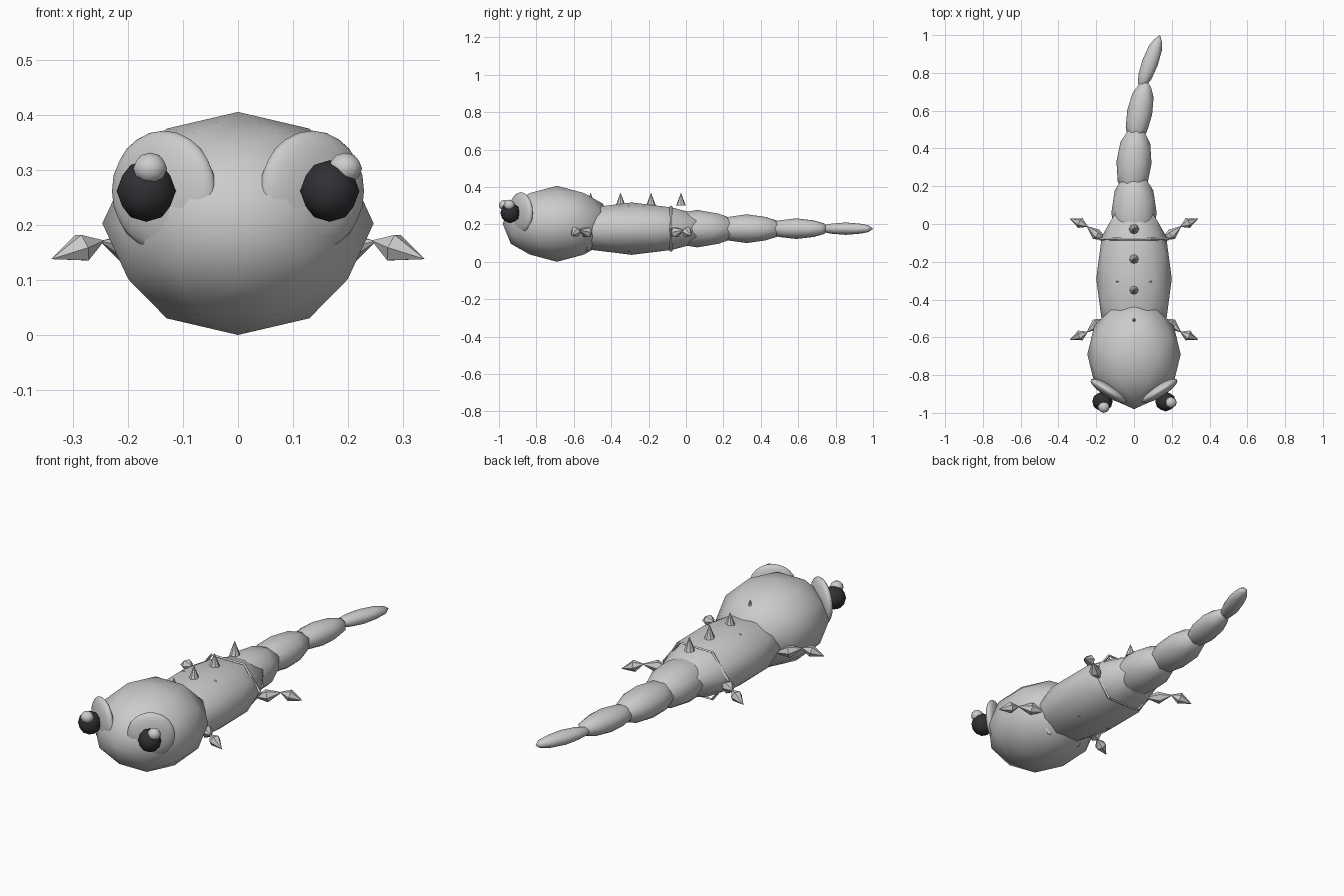
import bpy, bmesh
from math import pi, cos, sin, sqrt, radians
from mathutils import Vector, Matrix

if "Cube" in bpy.data.objects:
    bpy.data.objects.remove(bpy.data.objects["Cube"])


def material(name, rgb):
    m = bpy.data.materials.new(name)
    m.diffuse_color = (*rgb, 1)
    m.use_nodes = True
    m.node_tree.nodes["Principled BSDF"].inputs["Base Color"].default_value = m.diffuse_color
    return m


WHITE = material("eye_white_mat", (0.8, 0.8, 0.8))
DARK = material("pupil_mat", (0.03, 0.03, 0.035))


def hull(name, points, smooth_angle=60, mat=None):
    """Convex solid around a set of points."""
    bm = bmesh.new()
    for p in points:
        bm.verts.new(p)
    bmesh.ops.convex_hull(bm, input=bm.verts)
    bmesh.ops.recalc_face_normals(bm, faces=bm.faces)
    me = bpy.data.meshes.new(name)
    bm.to_mesh(me)
    bm.free()
    ob = bpy.data.objects.new(name, me)
    bpy.context.collection.objects.link(ob)
    if mat:
        me.materials.append(mat)
    bpy.ops.object.select_all(action='DESELECT')
    ob.select_set(True)
    bpy.context.view_layer.objects.active = ob
    bpy.ops.object.shade_smooth_by_angle(angle=radians(smooth_angle))
    return ob


def geodesic(detail):
    """Unit icosahedron points (two-fold axis up), refined by edge midpoints."""
    t = (1 + sqrt(5)) / 2
    pts = []
    for a in (-1, 1):
        for b in (-t, t):
            pts += [Vector(v).normalized() for v in ((a, 0, b), (0, b, a), (b, a, 0))]
    edge = 1.1
    for _ in range(detail):
        mids = [(p + q).normalized() for i, p in enumerate(pts)
                for q in pts[:i] if (p - q).length < edge]
        pts += mids
        edge *= 0.6
    return pts


def ball(name, loc, radii, detail=1, rot_z=0, mat=None):
    m = Matrix.Translation(loc) @ Matrix.Rotation(rot_z, 4, 'Z') @ Matrix.Diagonal((*radii, 1))
    return hull(name, [m @ p for p in geodesic(detail)], 60, mat)


def bicone(name, start, mid, end, r, sides=6):
    """Spindle with a widest ring at mid."""
    start, mid, end = Vector(start), Vector(mid), Vector(end)
    q = (end - start).to_track_quat('Z', 'Y')
    ring = [mid + q @ Vector((r * cos(2 * pi * i / sides), r * sin(2 * pi * i / sides), 0))
            for i in range(sides)]
    return hull(name, [start, end] + ring, 35)


# Head and body
ball("head", (0, -0.69, 0.203), (0.247, 0.29, 0.203))
ball("body", (0, -0.29, 0.177), (0.2, 0.43, 0.14))

# Tapering tail that bends to one side
tail = [((0, 0.06), (0.12, 0.225, 0.1), 0),
        ((0.0, 0.325), (0.093, 0.2, 0.077), 4),
        ((0.03, 0.59), (0.067, 0.178, 0.055), 11),
        ((0.085, 0.854), (0.043, 0.155, 0.033), 20)]
for i, ((x, y), radii, ang) in enumerate(tail):
    ball(f"tail_segment_{i + 1}", (x, y, 0.177), radii, 1, -radians(ang))

# Thin hexagonal bands, mostly sunk into the body
for i, y in enumerate((-0.53, -0.305, -0.08)):
    bpy.ops.mesh.primitive_torus_add(major_segments=6, minor_segments=4,
                                     major_radius=0.19, minor_radius=0.008)
    band = bpy.context.object
    band.name = f"body_band_{i + 1}"
    band.data.transform(Matrix.Translation((0, y, 0.177)) @ Matrix.Diagonal((0.95, 1, 0.72, 1))
                        @ Matrix.Rotation(pi / 2, 4, 'X'))

# Eyes, pupils and highlights
for side, s in (("left", -1), ("right", 1)):
    ball(f"eye_{side}", (s * 0.135, -0.883, 0.262), (0.11, 0.032, 0.11), 2, s * radians(32), WHITE)
    ball(f"pupil_{side}", (s * 0.167, -0.94, 0.262), (0.054, 0.052, 0.056), 1, 0, DARK)
ball("highlight_left", (-0.16, -0.97, 0.303), (0.031, 0.03, 0.029), 1, 0, WHITE)
ball("highlight_right", (0.195, -0.945, 0.303), (0.031, 0.03, 0.029), 1, 0, WHITE)

# Legs: front pair splays forward, rear pair backward
for pair, y0, d in (("front", -0.53, -1), ("rear", -0.055, 1)):
    for side, s in (("left", -1), ("right", 1)):
        bicone(f"{pair}_leg_{side}", (s * 0.14, y0 - d * 0.03, 0.148), (s * 0.2, y0, 0.157),
               (s * 0.252, y0 + d * 0.045, 0.171), 0.03)
        bicone(f"{pair}_foot_{side}", (s * 0.243, y0 + d * 0.04, 0.172),
               (s * 0.284, y0 + d * 0.06, 0.159), (s * 0.34, y0 + d * 0.083, 0.138), 0.028)

# Row of spikes along the back
for i, y in enumerate((-0.51, -0.35, -0.187, -0.027)):
    bicone(f"spike_{i + 1}", (0, y, 0.3), (0, y, 0.3), (0, y, 0.37), 0.026, 8)
